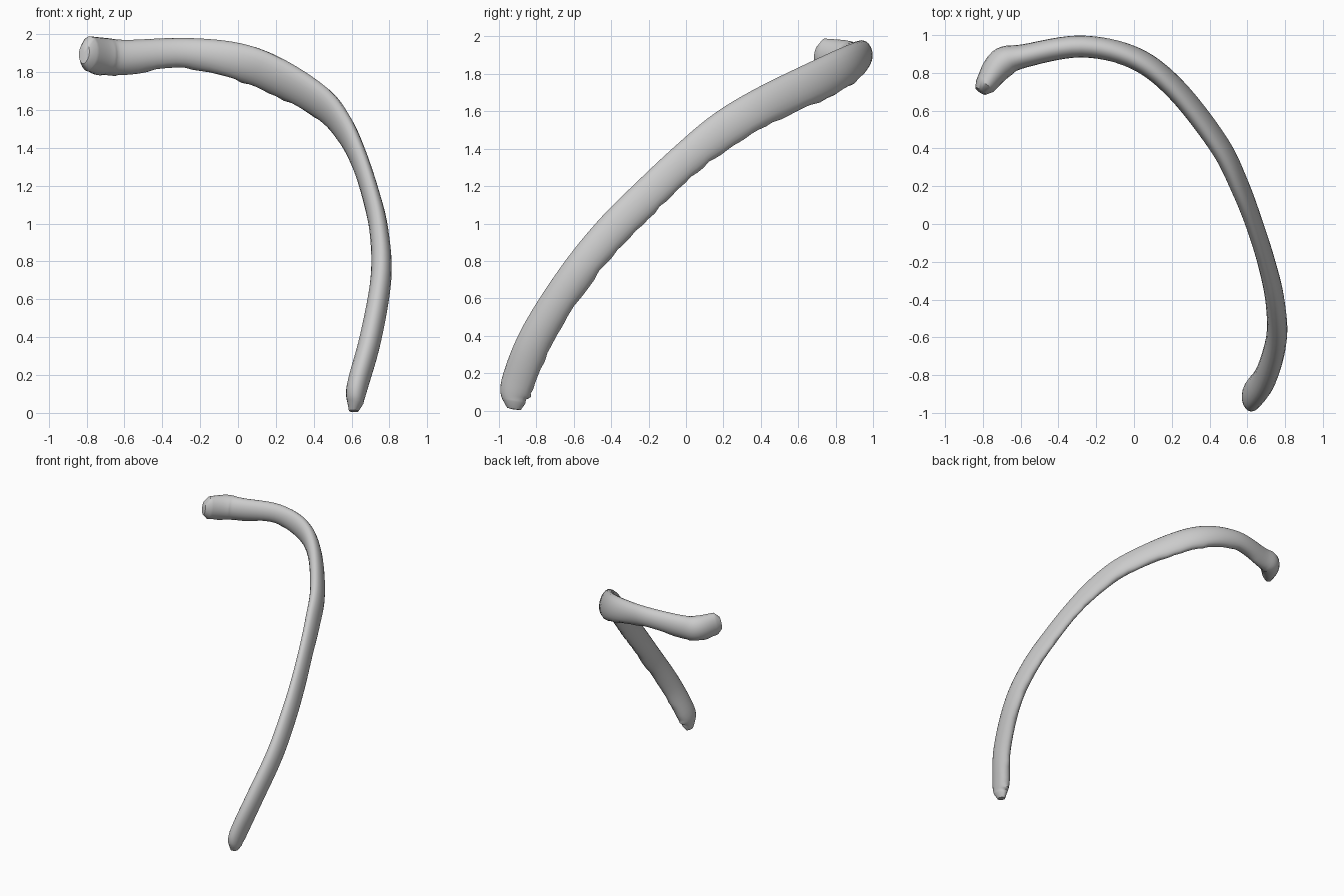
import bpy, math, random
from mathutils import Vector

cube = bpy.data.objects.get("Cube")
if cube:
    bpy.data.objects.remove(cube, do_unlink=True)
random.seed(4)

bone = bpy.data.materials.new("bone_grey")
bone.use_nodes = True
colour = (0.6, 0.6, 0.6, 1)
bone.diffuse_color = colour
bone.node_tree.nodes["Principled BSDF"].inputs["Base Color"].default_value = colour

# Stations along the shaft: x, y, z, half breadth, half thickness, lean of the broad axis
STATIONS = [
    (-0.79, 0.73, 1.90, 0.09, 0.055, 0.0),
    (-0.70, 0.85, 1.88, 0.10, 0.080, 0.0),
    (-0.58, 0.89, 1.88, 0.09, 0.062, 0.0),
    (-0.28, 0.94, 1.90, 0.08, 0.058, 0.0),
    (0.00, 0.88, 1.855, 0.10, 0.058, -0.15),
    (0.22, 0.715, 1.77, 0.107, 0.055, -0.3),
    (0.45, 0.42, 1.63, 0.103, 0.052, -0.5),
    (0.56, 0.20, 1.50, 0.10, 0.048, -0.65),
    (0.637, 0.0, 1.345, 0.09, 0.044, -0.8),
    (0.70, -0.20, 1.155, 0.092, 0.045, -0.9),
    (0.745, -0.40, 0.955, 0.092, 0.050, -1.0),
    (0.755, -0.60, 0.71, 0.09, 0.055, -1.2),
    (0.70, -0.80, 0.395, 0.09, 0.058, -1.8),
    (0.63, -0.90, 0.14, 0.09, 0.056, -2.2),
    (0.62, -0.92, 0.05, 0.062, 0.042, -2.2),
]
STEPS, SIDES = 6, 20


def spline(i, t):
    """Smooth interpolation of every station value."""
    last = len(STATIONS) - 1
    a, b, c, d = (STATIONS[min(max(k, 0), last)] for k in range(i - 1, i + 3))
    return [0.5 * (2 * q + (r - p) * t + (2 * p - 5 * q + 4 * r - s) * t * t
                   + (3 * q - p - 3 * r + s) * t ** 3) for p, q, r, s in zip(a, b, c, d)]


samples = [spline(i, k / STEPS) for i in range(len(STATIONS) - 1) for k in range(STEPS)]
samples.append(list(STATIONS[-1]))
centres = [Vector(s[:3]) for s in samples]

# Flattened section with a sharp, uneven lower edge and a shallow inner groove
verts, faces = [], []
for n, (centre, s) in enumerate(zip(centres, samples)):
    tangent = (centres[min(n + 1, len(samples) - 1)] - centres[max(n - 1, 0)]).normalized()
    broad = Vector((0, s[5], 1))
    broad = (broad - tangent * broad.dot(tangent)).normalized()
    outward = broad.cross(tangent)
    if outward.dot(centre - Vector((-0.4, -0.4, centre.z))) < 0:
        outward = -outward
    jag = random.uniform(-0.006, 0.006)
    for k in range(SIDES):
        angle = 2 * math.pi * k / SIDES
        u, v = math.cos(angle), math.sin(angle)
        rough = jag if u < -0.9 else 0
        thin = s[4] * v
        if v < 0 and u < 0:
            thin *= 0.85 + 0.15 * abs(v)
        verts.append(centre + broad * (s[3] * u + rough) + outward * thin)

for n in range(len(samples) - 1):
    for k in range(SIDES):
        j = (k + 1) % SIDES
        a, b = n * SIDES, (n + 1) * SIDES
        faces.append((a + k, a + j, b + j, b + k))

# Blunt, slightly domed ends
for n, bulge in ((0, Vector((-0.025, -0.03, 0))), (len(samples) - 1, Vector((-0.01, 0, -0.045)))):
    start, apex = n * SIDES, len(verts)
    ring = verts[start:start + SIDES]
    mid = sum(ring, Vector()) / SIDES
    verts.extend(mid + (p - mid) * 0.6 + bulge * 0.9 for p in ring)
    verts.append(mid + bulge)
    for k in range(SIDES):
        j = (k + 1) % SIDES
        faces.append((start + j, start + k, apex + k, apex + j))
        faces.append((apex + j, apex + k, apex + SIDES))
    if n:
        faces[-2 * SIDES:] = [f[::-1] for f in faces[-2 * SIDES:]]

mesh = bpy.data.meshes.new("rib_shaft")
mesh.from_pydata(verts, [], faces)
mesh.materials.append(bone)
rib = bpy.data.objects.new("rib_shaft", mesh)
bpy.context.collection.objects.link(rib)
bpy.context.view_layer.objects.active = rib
rib.select_set(True)
bpy.ops.object.mode_set(mode="EDIT")
bpy.ops.mesh.select_all(action="SELECT")
bpy.ops.mesh.normals_make_consistent(inside=False)
bpy.ops.object.mode_set(mode="OBJECT")
bpy.ops.object.shade_smooth_by_angle(angle=math.radians(40))
